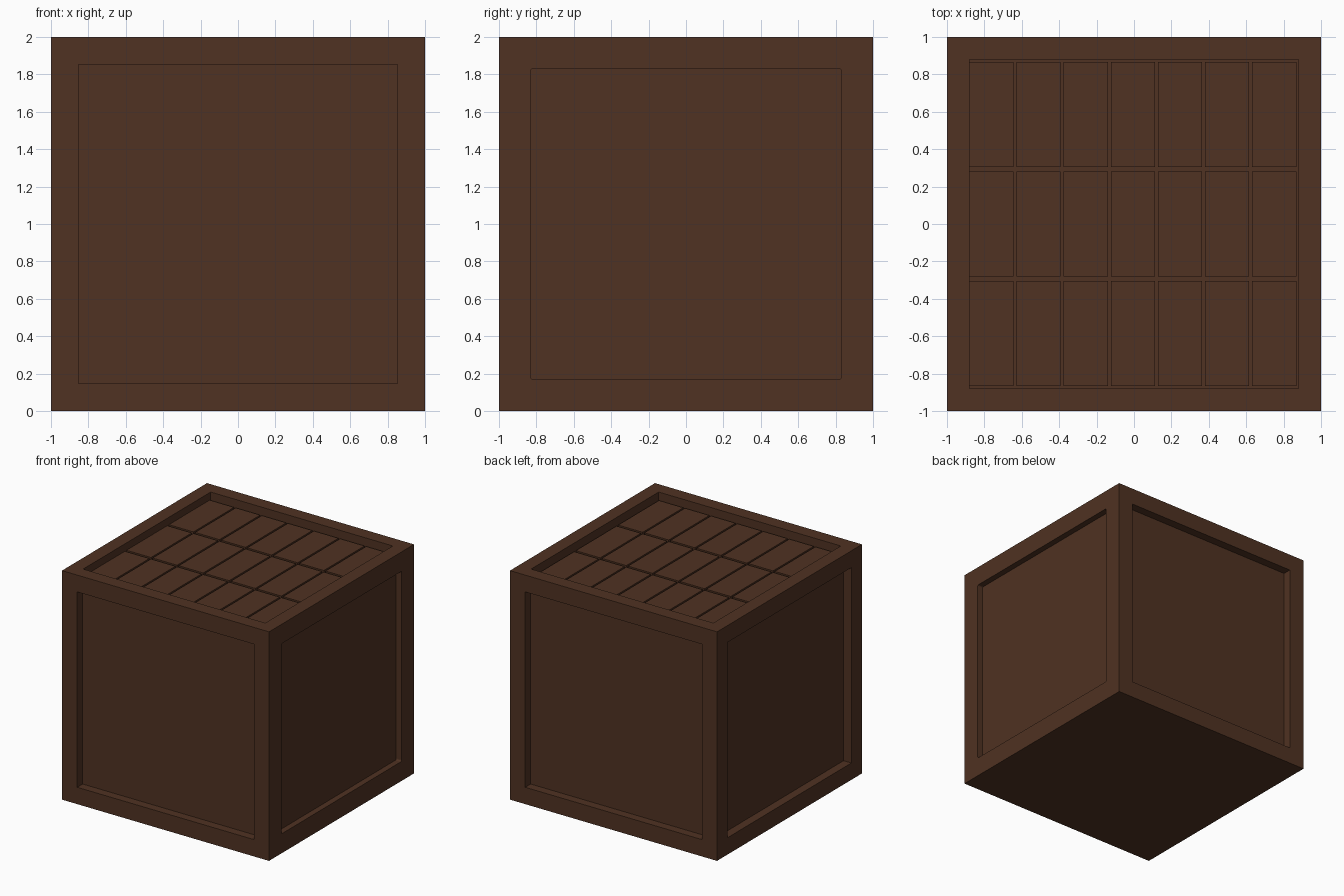
import bpy, bmesh
from mathutils import Vector

if "Cube" in bpy.data.objects:
    bpy.data.objects.remove(bpy.data.objects["Cube"])

wood = bpy.data.materials.new("dark_wood")
wood.diffuse_color = (0.08, 0.032, 0.016, 1)
wood.use_nodes = True
wood.node_tree.nodes["Principled BSDF"].inputs["Base Color"].default_value = wood.diffuse_color


def finish(bm, name):
    bmesh.ops.recalc_face_normals(bm, faces=bm.faces)
    mesh = bpy.data.meshes.new(name)
    bm.to_mesh(mesh)
    bm.free()
    mesh.materials.append(wood)
    obj = bpy.data.objects.new(name, mesh)
    bpy.context.collection.objects.link(obj)
    return obj


def recess(bm, normal, border, depth, corner=0.0):
    """Sink a square panel into the cube side that faces along normal."""
    n = Vector(normal)
    side = max(bm.faces, key=lambda f: f.calc_center_median().dot(n) + f.normal.dot(n))
    bmesh.ops.inset_individual(bm, faces=[side], thickness=border, use_even_offset=True)
    rim = list(side.verts)
    floor = bmesh.ops.extrude_face_region(bm, geom=[side])["geom"]
    verts = [g for g in floor if isinstance(g, bmesh.types.BMVert)]
    bmesh.ops.translate(bm, verts=verts, vec=-n * depth)
    if side.is_valid:
        bmesh.ops.delete(bm, geom=[side], context='FACES_ONLY')
    if corner:
        walls = [e for v in verts for e in v.link_edges if e.other_vert(v) in rim]
        bmesh.ops.bevel(bm, geom=walls, offset=corner, segments=3,
                        affect='EDGES', profile=0.5)


# Crate body: cube with sunken side panels and a sunken top
bm = bmesh.new()
bmesh.ops.create_cube(bm, size=2)
bmesh.ops.translate(bm, verts=bm.verts, vec=(0, 0, 1))
recess(bm, (0, -1, 0), 0.147, 0.075)
recess(bm, (0, 1, 0), 0.147, 0.075)
recess(bm, (-1, 0, 0), 0.147, 0.075)
recess(bm, (1, 0, 0), 0.17, 0.053, 0.012)
recess(bm, (0, 0, 1), 0.12, 0.10)
finish(bm, "crate_body")

# Top tiles: 7 columns by 3 rows with narrow grooves between
bm = bmesh.new()
for i in range(7):
    for j in range(3):
        new = bmesh.ops.create_cube(bm, size=1)["verts"]
        bmesh.ops.scale(bm, verts=new, vec=(0.236, 0.562, 0.035))
        bmesh.ops.translate(bm, verts=new,
                            vec=(-0.762 + 0.252 * i, 0.585 * (j - 1), 1.9175))
finish(bm, "top_tiles")
